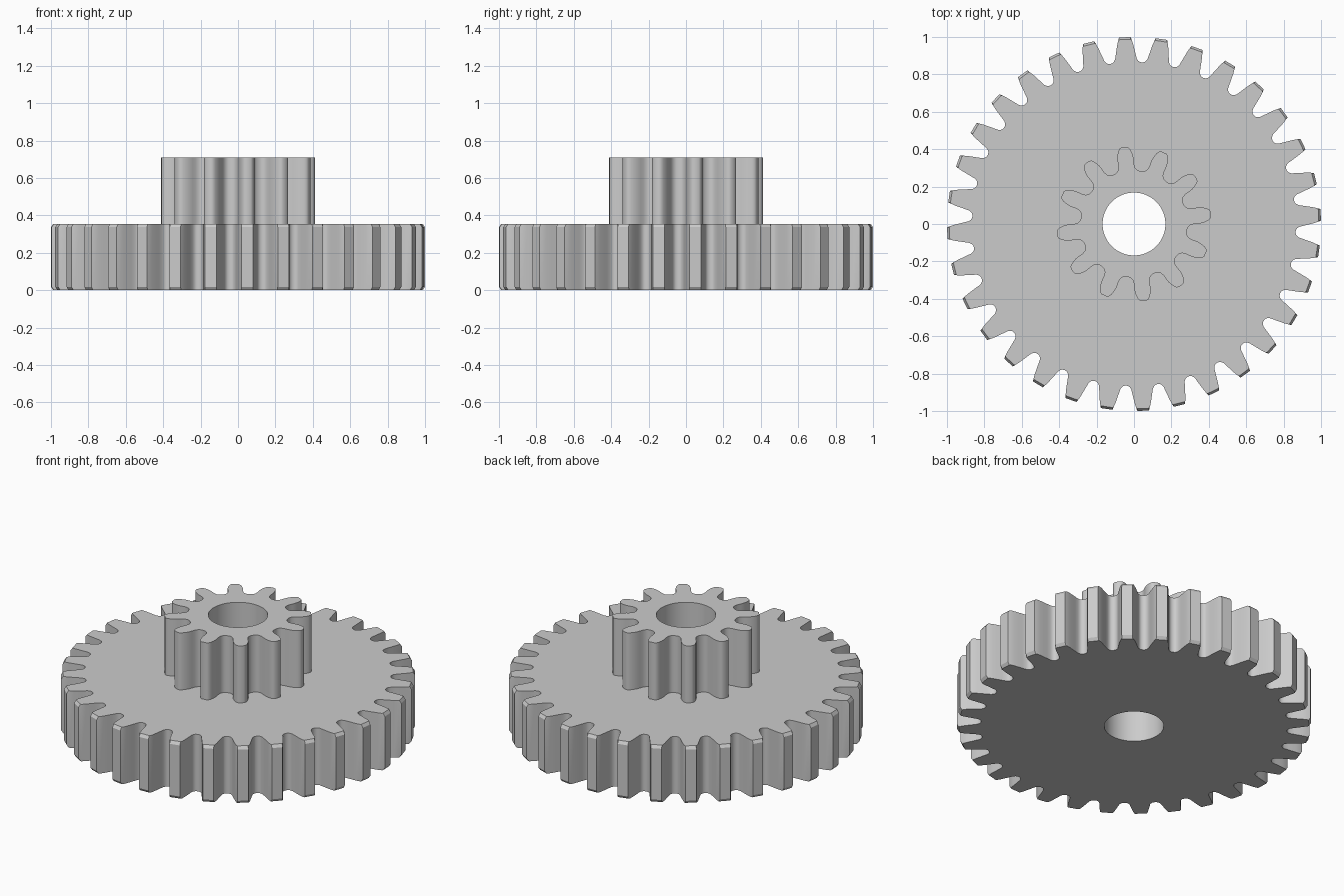
import bpy, bmesh, math

if "Cube" in bpy.data.objects:
    bpy.data.objects.remove(bpy.data.objects["Cube"])

grey = bpy.data.materials.new("plain grey")
grey.diffuse_color = (0.6, 0.6, 0.6, 1)
grey.use_nodes = True
grey.node_tree.nodes["Principled BSDF"].inputs["Base Color"].default_value = grey.diffuse_color

BORE = 0.168
BORE_SIDES = 64


def outline(teeth, half_tooth, root, phase):
    """Closed list of (radius, angle); half_tooth runs root to tip as (radius, half width)."""
    points = []
    pitch = 2 * math.pi / teeth
    for i in range(teeth):
        mid = phase + i * pitch
        points.append((root, mid - pitch / 2))
        points += [(r, mid - w / r) for r, w in half_tooth]
        points += [(r, mid + w / r) for r, w in reversed(half_tooth)]
    return points


def make_gear(name, points, layers, bottom_cap):
    """Loft the outline through layers of (height, largest radius) around a bore."""
    bm = bmesh.new()

    def ring(pts, z, limit):
        return [bm.verts.new((min(r, limit) * math.cos(a), min(r, limit) * math.sin(a), z))
                for r, a in pts]

    def wall(lower, upper):
        n = len(lower)
        for i in range(n):
            j = (i + 1) % n
            bm.faces.new((lower[i], lower[j], upper[j], upper[i]))

    # Toothed rim
    rims = [ring(points, z, limit) for z, limit in layers]
    for lower, upper in zip(rims, rims[1:]):
        wall(lower, upper)

    # Bore wall
    circle = [(BORE, 2 * math.pi * i / BORE_SIDES) for i in range(BORE_SIDES)]
    bores = [ring(circle, z, 9) for z in (layers[0][0], layers[-1][0])]
    wall(bores[1], bores[0])

    # Flat end faces with the bore left open
    ends = [(rims[-1], bores[1], 1)]
    if bottom_cap:
        ends.append((rims[0], bores[0], -1))
    for rim, bore, up in ends:
        edges = [bm.edges.get((loop[i - 1], loop[i]))
                 for loop in (rim, bore) for i in range(len(loop))]
        filled = bmesh.ops.triangle_fill(bm, edges=edges, use_beauty=True, use_dissolve=False,
                                         normal=(0, 0, up))
        for f in filled["geom"]:
            if isinstance(f, bmesh.types.BMFace):
                f.normal_update()
                if f.normal.z * up < 0:
                    f.normal_flip()

    mesh = bpy.data.meshes.new(name)
    bm.to_mesh(mesh)
    bm.free()
    mesh.materials.append(grey)
    obj = bpy.data.objects.new(name, mesh)
    bpy.context.collection.objects.link(obj)
    bpy.ops.object.select_all(action='DESELECT')
    obj.select_set(True)
    bpy.context.view_layer.objects.active = obj
    bpy.ops.object.shade_smooth_by_angle(angle=math.radians(32))
    return obj


# Large wheel: 32 teeth with slightly chamfered tips
wheel_tooth = [(0.867, 0.073), (0.873, 0.065), (0.885, 0.058), (0.91, 0.053),
               (0.935, 0.048), (0.96, 0.043), (0.985, 0.036), (1.0, 0.031)]
make_gear("large_gear", outline(32, wheel_tooth, 0.865, math.radians(2.81)),
          [(0, 0.988), (0.018, 1.0), (0.337, 1.0), (0.355, 0.988)], True)

# Small pinion: 12 narrow-necked teeth with rounded tips
pinion_tooth = [(0.286, 0.062), (0.291, 0.053), (0.302, 0.045), (0.32, 0.042), (0.34, 0.043),
                (0.36, 0.043), (0.38, 0.039), (0.397, 0.033), (0.408, 0.026), (0.414, 0.015)]
make_gear("small_gear", outline(12, pinion_tooth, 0.285, math.radians(7.5)),
          [(0.355, 1), (0.71, 1)], False)
